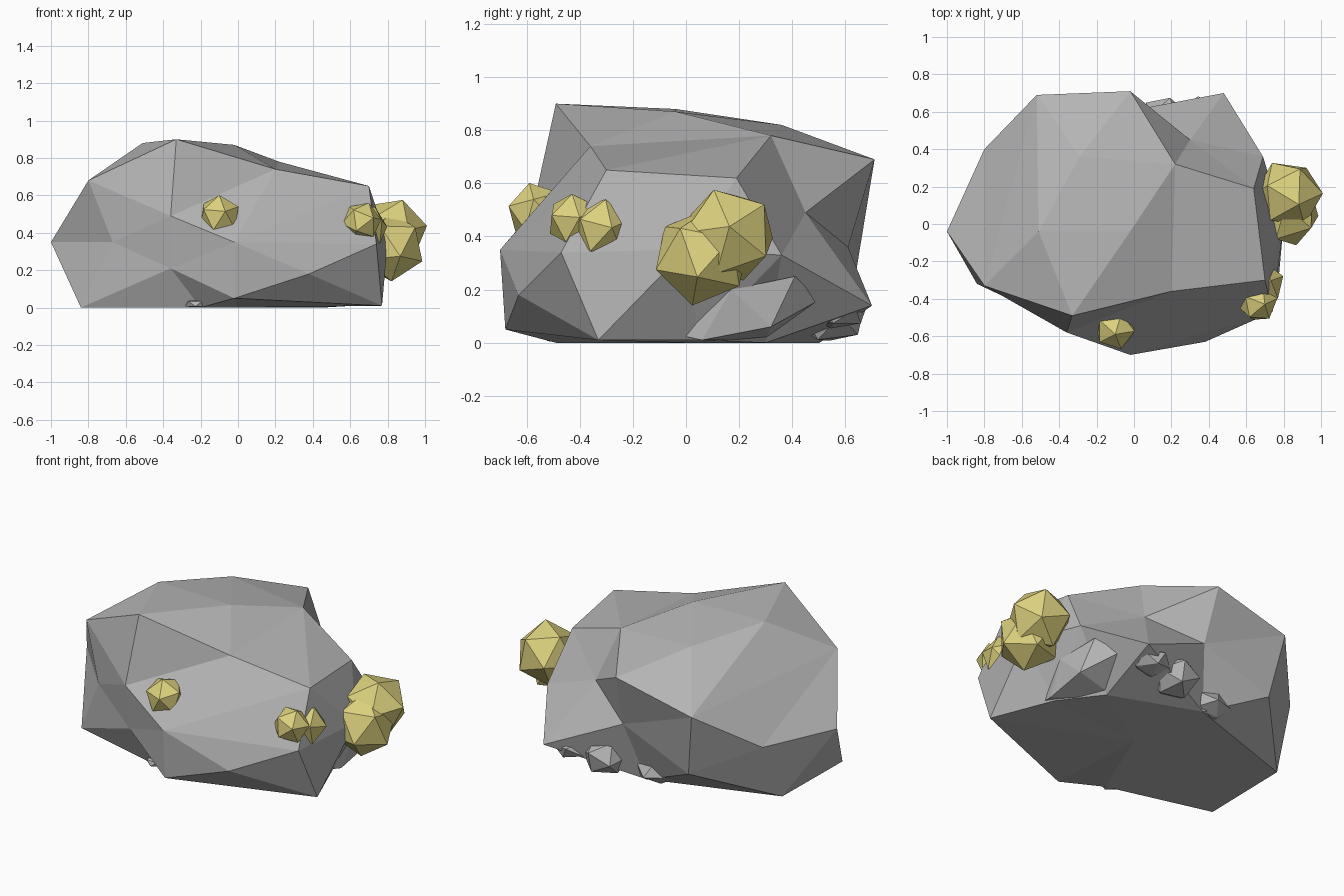
import bpy, bmesh, math
from mathutils import Vector, Euler

if "Cube" in bpy.data.objects:
    bpy.data.objects.remove(bpy.data.objects["Cube"])


def material(name, rgb):
    m = bpy.data.materials.new(name)
    m.diffuse_color = (*rgb, 1)
    m.use_nodes = True
    m.node_tree.nodes["Principled BSDF"].inputs["Base Color"].default_value = m.diffuse_color
    return m


STONE = material("grey stone", (0.46, 0.46, 0.46))
ORE = material("yellow ore", (0.72, 0.64, 0.21))


def finish(bm, name, mat):
    bmesh.ops.recalc_face_normals(bm, faces=bm.faces)
    mesh = bpy.data.meshes.new(name)
    bm.to_mesh(mesh)
    bm.free()
    mesh.materials.append(mat)
    ob = bpy.data.objects.new(name, mesh)
    bpy.context.collection.objects.link(ob)
    return ob


def faceted_boulder(name, points, centre, mat):
    """Star-shaped solid: connect the corners by direction, then place them."""
    bm = bmesh.new()
    c = Vector(centre)
    target = {}
    for p in points:
        d = Vector(p) - c
        d.z *= 1.9
        v = bm.verts.new(d.normalized())
        target[v] = Vector(p)
    bmesh.ops.convex_hull(bm, input=bm.verts[:])
    for v in bm.verts:
        v.co = target[v]
    return finish(bm, name, mat)


def nugget(name, centre, size, turn, mat):
    bm = bmesh.new()
    bmesh.ops.create_icosphere(bm, subdivisions=1, radius=1)
    rot = Euler([math.radians(a) for a in turn]).to_matrix()
    for v in bm.verts:
        q = rot @ v.co
        v.co = Vector(centre) + Vector([q[i] * size[i] for i in range(3)])
        v.co.z = max(v.co.z, 0)
    return finish(bm, name, mat)


# Main boulder corners, crown first and then down to the base
crown = [(-.02, -.04, .87), (-.51, -.04, .88), (-.33, -.49, .90), (.20, -.36, .74),
         (.22, .32, .78), (-.29, .36, .82)]
shoulder = [(.70, -.30, .65), (.64, .19, .62), (-.02, .71, .69), (-.52, .69, .57),
            (-.80, -.33, .68), (-.36, -.58, .49)]
waist = [(-1, -.04, .35), (-.67, -.40, .35), (-.02, -.70, .35), (.74, -.47, .34),
         (.80, 0, .35), (.69, .36, .33), (.30, .45, .49), (0, .61, .36), (-.80, .40, .35)]
foot = [(-.36, -.54, .21), (.38, -.63, .18), (.48, .70, .14), (-.02, -.68, .05),
        (.77, -.33, .01), (-.84, -.32, 0), (-.83, .25, 0), (-.455, .626, .18),
        (.62, .05, .01), (.45, .30, 0), (-.08, .50, 0), (-.20, -.49, 0), (0, 0, 0)]
faceted_boulder("boulder", crown + shoulder + waist + foot, (-.05, 0, .40), STONE)

# Large stone chip leaning on the right side of the base
faceted_boulder("large_stone_chip",
                [(.63, .41, .25), (.68, .17, .20), (.64, -.03, .03), (.66, .06, .01),
                 (.52, .50, .16), (.40, .30, .01), (.45, .10, .12), (.66, .32, .06)],
                (.57, .23, .11), STONE)

# Small stone chips around the base
for i, (c, s, t) in enumerate([
        ((.16, .54, .11), (.14, .15, .12), (10, 30, 20)),
        ((.36, .57, .12), (.12, .12, .07), (0, 20, 35)),
        ((-.14, .46, .07), (.15, .13, .09), (25, 0, 40)),
        ((-.22, -.47, .02), (.07, .06, .03), (0, 0, 10))]):
    nugget(f"small_stone_chip_{i + 1}", c, s, t, STONE)

# Ore nuggets set into the sides
for name, c, r, t in [
        ("large_nugget_upper", (.825, .16, .405), .188, (20, 15, 10)),
        ("large_nugget_lower", (.815, .06, .325), .188, (-10, 5, 35)),
        ("front_nugget", (-.10, -.56, .49), .115, (15, 0, 0)),
        ("corner_nugget", (.66, -.42, .46), .108, (10, 20, 15)),
        ("side_nugget", (.685, -.32, .43), .12, (0, 25, 20))]:
    nugget(name, c, (r, r, r), t, ORE)
